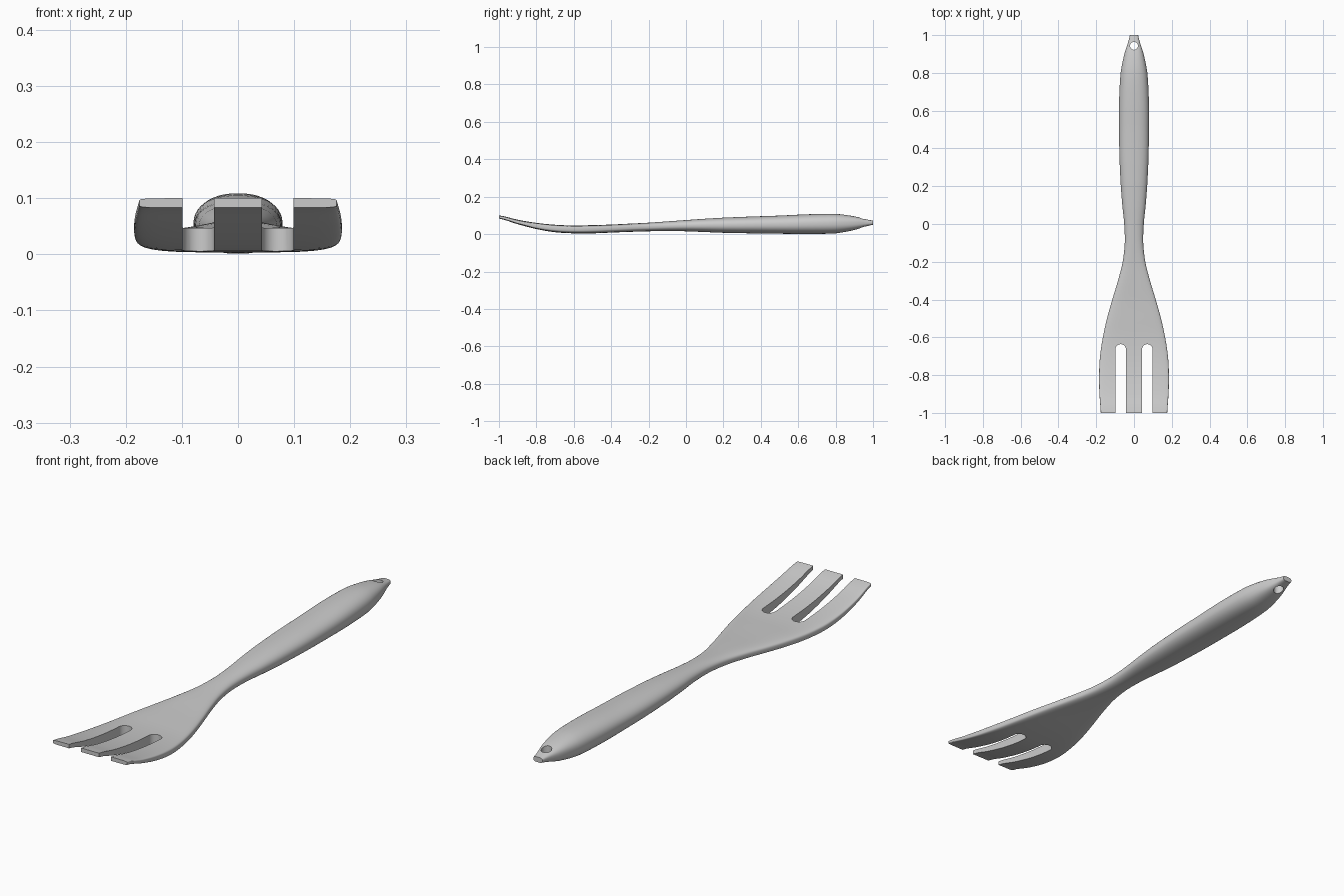
import bpy, bmesh, math

if "Cube" in bpy.data.objects:
    bpy.data.objects.remove(bpy.data.objects["Cube"])

grey = bpy.data.materials.new("light_grey")
grey.diffuse_color = (0.6, 0.6, 0.6, 1)
grey.use_nodes = True
grey.node_tree.nodes["Principled BSDF"].inputs["Base Color"].default_value = grey.diffuse_color

# Stations along the fork: y, half width, bottom z, top z, squareness of section
STATIONS = [
    (-1.0, .176, .083, .100, 8), (-.9, .183, .053, .077, 7), (-.8, .185, .027, .060, 6),
    (-.7, .180, .010, .050, 5), (-.6, .165, .004, .046, 4.5), (-.5, .143, .004, .048, 4),
    (-.4, .115, .008, .051, 3.6), (-.3, .085, .012, .056, 3.2), (-.2, .060, .015, .061, 2.8),
    (-.1, .049, .016, .068, 2.4), (0, .052, .015, .075, 2.3), (.1, .062, .011, .082, 2.3),
    (.2, .070, .007, .088, 2.3), (.35, .077, .004, .094, 2.3), (.5, .079, .002, .099, 2.3),
    (.65, .079, .001, .106, 2.3), (.8, .071, .004, .108, 2.3), (.9, .051, .022, .095, 2.5),
    (1.0, .022, .050, .072, 3)]
STEPS, SIDES = 4, 48


def spline(a, b, c, d, t):
    return .5 * (2 * b + (c - a) * t + (2 * a - 5 * b + 4 * c - d) * t * t
                 + (3 * b - a - 3 * c + d) * t ** 3)


def smooth_stations():
    n = len(STATIONS)
    for i in range(n - 1):
        pts = [STATIONS[min(max(i + k, 0), n - 1)] for k in (-1, 0, 1, 2)]
        for s in range(STEPS):
            t = s / STEPS
            row = [spline(*v, t) for v in zip(*pts)]
            row[0] = pts[1][0] + (pts[2][0] - pts[1][0]) * t
            yield row
    yield STATIONS[-1]


def power(v, n):
    return math.copysign(abs(v) ** (2 / n), v)


def make_object(name, bm):
    bmesh.ops.recalc_face_normals(bm, faces=bm.faces)
    mesh = bpy.data.meshes.new(name)
    bm.to_mesh(mesh)
    bm.free()
    mesh.materials.append(grey)
    ob = bpy.data.objects.new(name, mesh)
    bpy.context.collection.objects.link(ob)
    return ob


# Fork body: rounded sections lofted from tine tips to handle end
bm = bmesh.new()
rings = []
for y, w, lo, hi, n in smooth_stations():
    ring = []
    for k in range(SIDES):
        a = 2 * math.pi * (k + .5) / SIDES
        ring.append(bm.verts.new((w * power(math.cos(a), n), y,
                                  (lo + hi) / 2 + (hi - lo) / 2 * power(math.sin(a), n))))
    rings.append(ring)
for r, s in zip(rings, rings[1:]):
    for k in range(SIDES):
        j = (k + 1) % SIDES
        bm.faces.new((r[k], r[j], s[j], s[k]))
bm.faces.new(rings[0])
bm.faces.new(rings[-1])
fork = make_object("fork_body", bm)


def cut(name, outline):
    """Cut a vertical prism with the given outline out of the fork."""
    bm = bmesh.new()
    face = bm.faces.new([bm.verts.new((x, y, -.1)) for x, y in outline])
    ext = bmesh.ops.extrude_face_region(bm, geom=[face])
    bmesh.ops.translate(bm, vec=(0, 0, .4),
                        verts=[v for v in ext["geom"] if isinstance(v, bmesh.types.BMVert)])
    cutter = make_object(name, bm)
    cutter.hide_render = True
    mod = fork.modifiers.new(name, 'BOOLEAN')
    mod.operation, mod.solver, mod.object = 'DIFFERENCE', 'EXACT', cutter
    bpy.context.view_layer.objects.active = fork
    bpy.ops.object.modifier_apply(modifier=name)
    bpy.data.objects.remove(cutter)


# Two round-ended slots between the tines
R = .028
for side in (-1, 1):
    cx = side * .0705
    arc = [(cx + R * math.cos(math.pi * k / 12), -.664 + R * math.sin(math.pi * k / 12))
           for k in range(13)]
    cut("slot_cutter", [(cx - R, -1.1), (cx + R, -1.1)] + arc)

# Hanging hole at the handle end
cut("hole_cutter", [(.021 * math.cos(math.pi * k / 12), .943 + .021 * math.sin(math.pi * k / 12))
                    for k in range(24)])

bpy.ops.object.select_all(action='DESELECT')
fork.select_set(True)
bpy.context.view_layer.objects.active = fork
bpy.ops.object.shade_smooth_by_angle(angle=math.radians(35))
